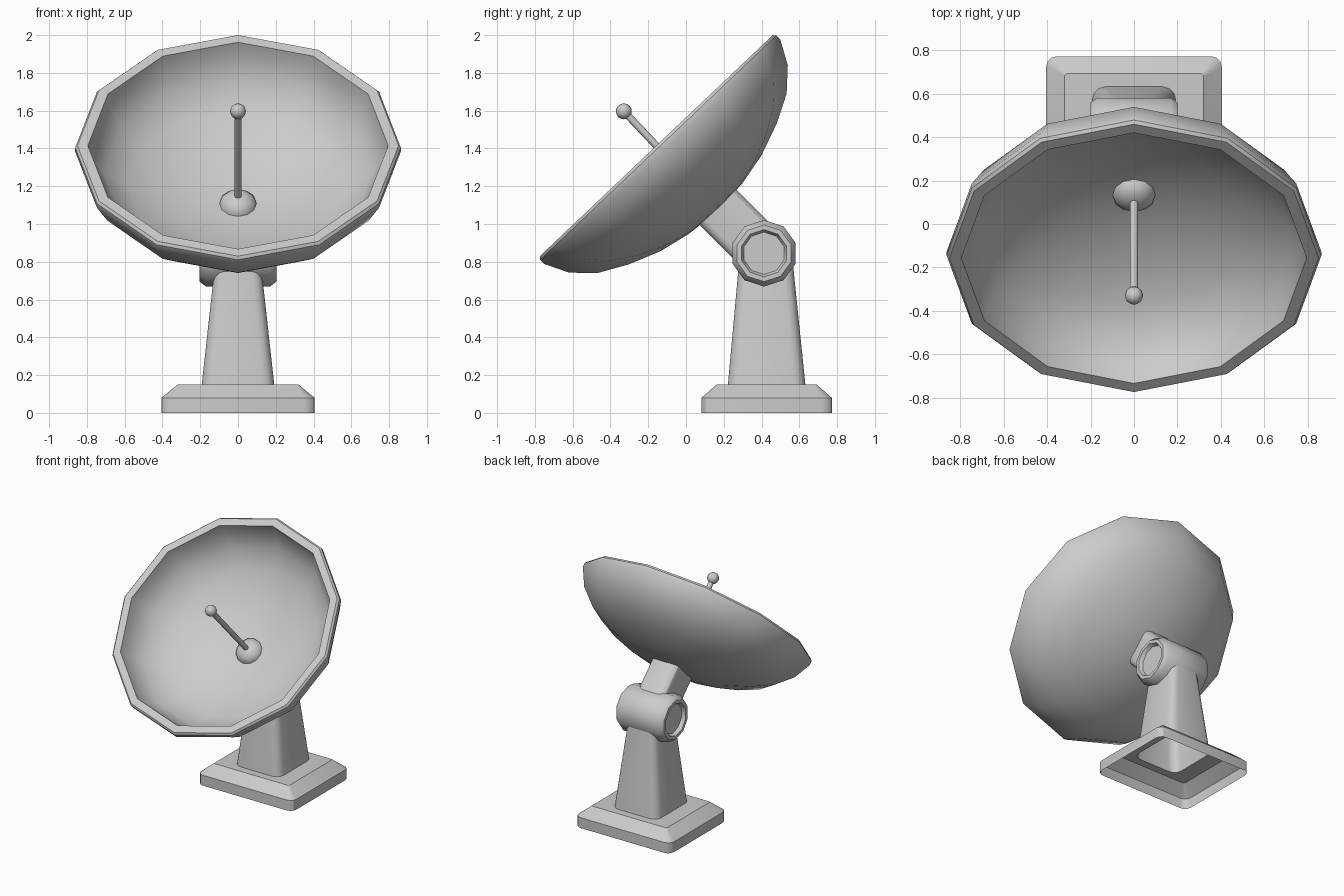
import bpy, bmesh
from math import sin, cos, pi, radians
from mathutils import Matrix, Vector

if "Cube" in bpy.data.objects:
    bpy.data.objects.remove(bpy.data.objects["Cube"])

TILT = radians(43.5)
DISH = Matrix.Translation((0, -0.157, 1.415)) @ Matrix.Rotation(TILT, 4, 'X')
HINGE = Vector((0, 0.413, 0.845))


def loft(name, rings, matrix=None, cap_start=True, cap_end=True, angle=30):
    """Skin a list of equal-length point rings (bottom to top)."""
    bm = bmesh.new()
    loops = [[bm.verts.new(p) for p in ring] for ring in rings]
    n = len(loops[0])
    for a, b in zip(loops, loops[1:]):
        for i in range(n):
            j = (i + 1) % n
            bm.faces.new((a[i], a[j], b[j], b[i]))
    if cap_start:
        bm.faces.new(loops[0][::-1])
    if cap_end:
        bm.faces.new(loops[-1])
    bmesh.ops.remove_doubles(bm, verts=bm.verts, dist=1e-5)
    bmesh.ops.recalc_face_normals(bm, faces=bm.faces)
    if matrix:
        bm.transform(matrix)
    mesh = bpy.data.meshes.new(name)
    bm.to_mesh(mesh)
    bm.free()
    ob = bpy.data.objects.new(name, mesh)
    bpy.context.collection.objects.link(ob)
    bpy.ops.object.select_all(action='DESELECT')
    ob.select_set(True)
    bpy.context.view_layer.objects.active = ob
    bpy.ops.object.shade_smooth_by_angle(angle=radians(angle))
    return ob


def lathe(name, profile, sides, matrix, angle=30):
    """Turn (radius, height) points around local z, a vertex lies on +y."""
    rings = [[(r * cos(pi / 2 + 2 * pi * i / sides), r * sin(pi / 2 + 2 * pi * i / sides), h)
              for i in range(sides)] for r, h in profile]
    return loft(name, rings, matrix, profile[0][0] > 1e-3, profile[-1][0] > 1e-3, angle)


def rounded_rect(hx, hy, z, r, cy=0, seg=3):
    """Rectangle outline with rounded corners."""
    pts = []
    for k, (sx, sy) in enumerate(((1, 1), (-1, 1), (-1, -1), (1, -1))):
        for s in range(seg + 1):
            a = pi / 2 * (k + s / seg)
            pts.append((sx * (hx - r) + r * cos(a), cy + sy * (hy - r) + r * sin(a), z))
    return pts


# Hollow foot plate and tapering column in one shell, open underneath
loft("base_and_column", [
    rounded_rect(0.405, 0.345, 0, 0.05, 0.427),
    rounded_rect(0.405, 0.345, 0.08, 0.05, 0.427),
    rounded_rect(0.32, 0.265, 0.15, 0.012, 0.427),
    rounded_rect(0.192, 0.205, 0.15, 0.06, 0.427),
    rounded_rect(0.12, 0.142, 0.8, 0.05, 0.423),
], cap_start=False)

# Hinge barrel lying along x, with a shallow recess in both ends
end = [(0, 0.175), (0.112, 0.175), (0.125, 0.203), (0.15, 0.203), (0.176, 0.17)]
barrel = [(r, -h) for r, h in end] + end[::-1]
lathe("hinge_barrel", barrel, 10,
      Matrix.Translation(HINGE) @ Matrix.Rotation(pi / 2, 4, 'Y') @ Matrix.Rotation(pi / 2, 4, 'Z'), 40)

# Arm from hinge to the back of the dish
loft("support_arm", [rounded_rect(0.115, 0.135, h, 0.045) for h in (0, 0.365)],
     Matrix.Translation(HINGE) @ Matrix.Rotation(pi / 4, 4, 'X'))

# Twelve-sided dish: back surface, rim, then inner bowl
lathe("dish", [
    (0, -0.475), (0.2, -0.457), (0.37, -0.42), (0.54, -0.355), (0.69, -0.275),
    (0.798, -0.17), (0.862, -0.045), (0.862, -0.015), (0.85, 0), (0.795, 0),
    (0.778, -0.08), (0.71, -0.2), (0.58, -0.295), (0.4, -0.37), (0.2, -0.417), (0, -0.43),
], 12, DISH, 32)

# Feed: domed boss, rod and ball
lathe("feed_boss", [(0.1, -0.435), (0.095, -0.41), (0.07, -0.383), (0.035, -0.368), (0, -0.364)],
      12, DISH, 50)
lathe("feed_rod", [(0.019, -0.4), (0.019, 0.23)], 12, DISH, 40)
lathe("feed_ball", [(0.042 * sin(pi * i / 8), 0.25 - 0.042 * cos(pi * i / 8)) for i in range(9)],
      12, DISH, 60)
